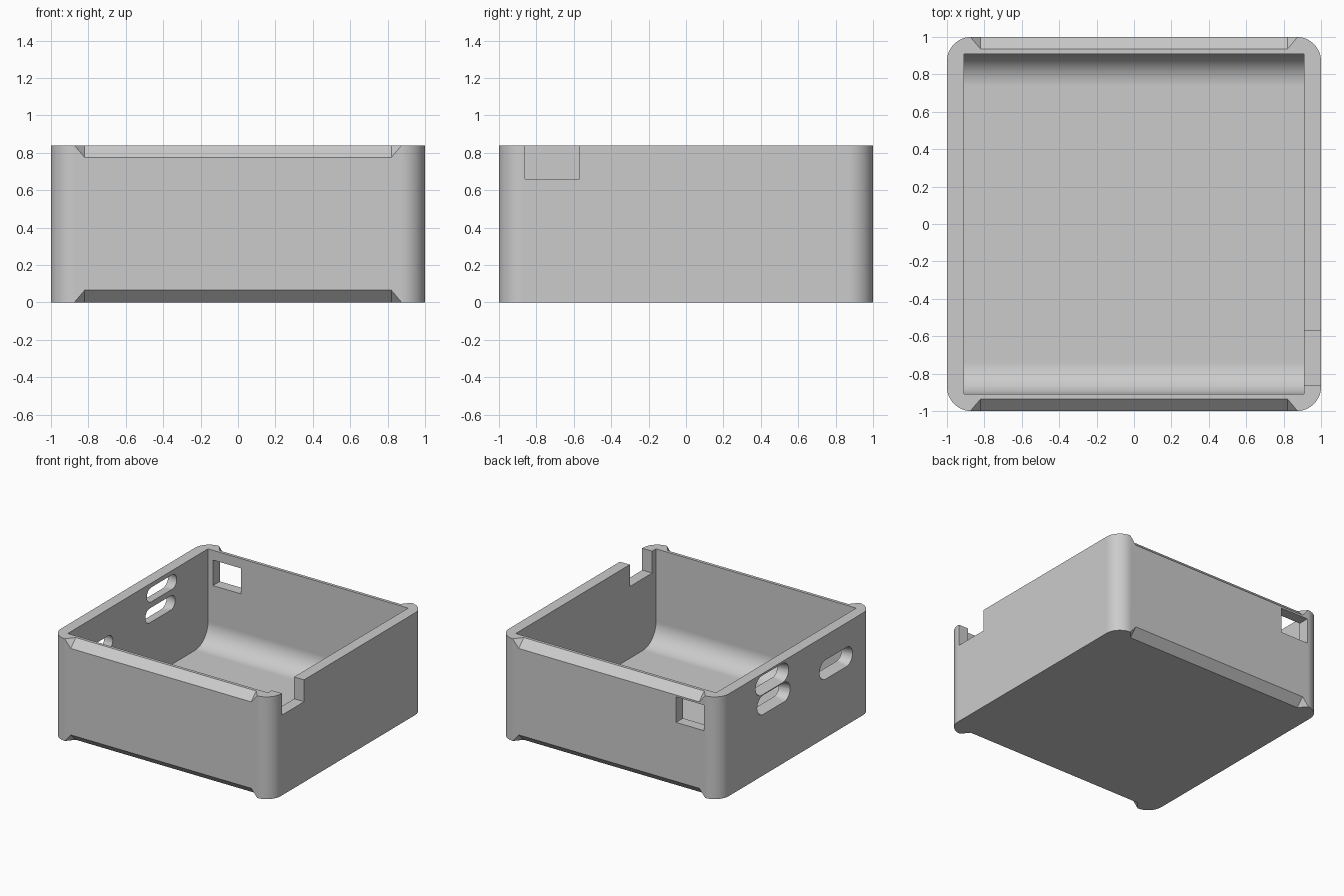
import bpy, bmesh, math
from mathutils import Vector

old = bpy.data.objects.get("Cube")
if old:
    bpy.data.objects.remove(old, do_unlink=True)

HEIGHT, WALL, FLOOR = 0.84, 0.09, 0.07
INNER = 1 - WALL

grey = bpy.data.materials.new("light grey plastic")
grey.use_nodes = True
colour = (0.6, 0.6, 0.6, 1)
grey.diffuse_color = colour
grey.node_tree.nodes["Principled BSDF"].inputs["Base Color"].default_value = colour


def new_object(name, bm):
    bmesh.ops.recalc_face_normals(bm, faces=bm.faces)
    mesh = bpy.data.meshes.new(name)
    bm.to_mesh(mesh)
    bm.free()
    obj = bpy.data.objects.new(name, mesh)
    bpy.context.collection.objects.link(obj)
    mesh.materials.append(grey)
    return obj


def loft(name, ring_a, ring_b):
    """Solid between two matching rings of points."""
    bm = bmesh.new()
    a = [bm.verts.new(p) for p in ring_a]
    b = [bm.verts.new(p) for p in ring_b]
    bm.faces.new(a)
    bm.faces.new(b)
    for i in range(len(a)):
        j = (i + 1) % len(a)
        bm.faces.new((a[i], a[j], b[j], b[i]))
    return new_object(name, bm)


def box(name, low, high):
    ring = [(low[0], low[1]), (high[0], low[1]), (high[0], high[1]), (low[0], high[1])]
    return loft(name, [(x, y, low[2]) for x, y in ring], [(x, y, high[2]) for x, y in ring])


def rounded_rect(half_w, half_h, radius, steps):
    pts = []
    for k, (sx, sy) in enumerate([(1, 1), (-1, 1), (-1, -1), (1, -1)]):
        for i in range(steps + 1):
            t = math.pi / 2 * (k + i / steps)
            pts.append((sx * (half_w - radius) + radius * math.cos(t),
                        sy * (half_h - radius) + radius * math.sin(t)))
    return pts


def cut(target, cutter):
    mod = target.modifiers.new("cut", 'BOOLEAN')
    mod.operation = 'DIFFERENCE'
    mod.solver = 'EXACT'
    mod.object = cutter
    bpy.context.view_layer.objects.active = target
    bpy.ops.object.modifier_apply(modifier=mod.name)
    bpy.data.objects.remove(cutter, do_unlink=True)


# Outer block with rounded upright corners
outline = rounded_rect(1, 1, 0.13, 12)
case = loft("open_case", [(x, y, 0) for x, y in outline], [(x, y, HEIGHT) for x, y in outline])

# Cavity, with a curved floor edge along the front and back walls
R = 0.17
profile = [(INNER, 1), (-INNER, 1)]
for side in (-1, 1):
    for i in range(11):
        t = math.pi / 2 * i / 10
        if side == 1:
            t = math.pi / 2 - t
        profile.append((side * (INNER - R + R * math.cos(t)), FLOOR + R - R * math.sin(t)))
cut(case, loft("cavity", [(-INNER, y, z) for y, z in profile], [(INNER, y, z) for y, z in profile]))

# Bevels along the front and back edges, stopping short of the corners
BEVEL = 0.065
for side in (1, -1):
    for top in (True, False):
        rings = []
        for w in (0, 0.2):
            half = 0.82 + 0.846 * w
            ring = []
            for x, v in ((-half, -0.05), (half, -0.05), (half, 0.115), (-half, 0.115)):
                y, z = -1 + v - w / 2, HEIGHT - BEVEL + v + w / 2
                ring.append((x, side * y, z if top else HEIGHT - z))
            rings.append(ring)
        cut(case, loft("edge_bevel", *rings))

# Notch in the side wall and window in the back wall
cut(case, box("side_notch", (0.85, -0.86, 0.66), (1.1, -0.57, 1)))
cut(case, box("back_window", (-0.865, 0.85, 0.55), (-0.61, 1.1, 0.76)))

# Port slots, wider on the outside than on the inside
for y, z in ((0.31, 0.745), (0.29, 0.58), (-0.52, 0.56)):
    rings = []
    for x, half_w, half_h in ((-1.005, 0.215, 0.08), (-INNER + 0.005, 0.193, 0.058)):
        rings.append([(x, y + a, z + b) for a, b in rounded_rect(half_w, half_h, half_h - 0.001, 8)])
    cut(case, loft("port_slot", *rings))

# Smooth curves, crisp edges
bpy.ops.object.select_all(action='DESELECT')
case.select_set(True)
bpy.context.view_layer.objects.active = case
bpy.ops.object.shade_smooth_by_angle(angle=math.radians(30))
weighted = case.modifiers.new("weighted normals", 'WEIGHTED_NORMAL')
weighted.keep_sharp = True
